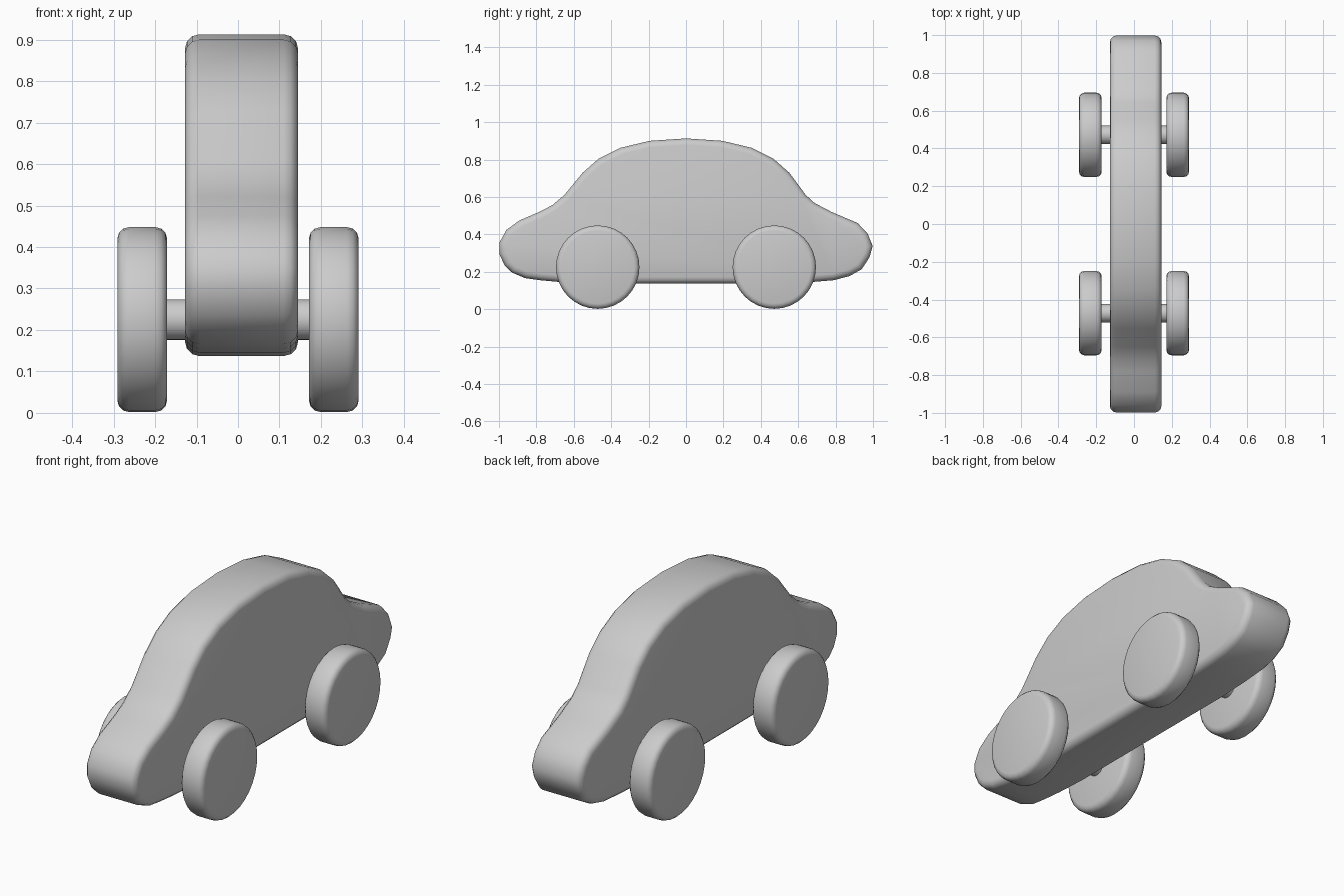
import bpy, bmesh, math
from mathutils import Matrix

if "Cube" in bpy.data.objects:
    bpy.data.objects.remove(bpy.data.objects["Cube"])


def finish(bm, name):
    bmesh.ops.recalc_face_normals(bm, faces=bm.faces[:])
    me = bpy.data.meshes.new(name)
    bm.to_mesh(me)
    bm.free()
    ob = bpy.data.objects.new(name, me)
    bpy.context.collection.objects.link(ob)
    bpy.ops.object.select_all(action='DESELECT')
    ob.select_set(True)
    bpy.context.view_layer.objects.active = ob
    bpy.ops.object.shade_smooth_by_angle(angle=math.radians(50))
    return ob


def slab(name, outline, x0, x1, bevel):
    """Extrude a (y, z) outline from x0 to x1 and round both rims."""
    bm = bmesh.new()
    near = bm.faces.new([bm.verts.new((x0, y, z)) for y, z in outline])
    ext = bmesh.ops.extrude_face_region(bm, geom=[near], use_keep_orig=True)
    verts = [g for g in ext['geom'] if isinstance(g, bmesh.types.BMVert)]
    bmesh.ops.translate(bm, verts=verts, vec=(x1 - x0, 0, 0))
    mid = (x0 + x1) / 2
    rims = [e for e in bm.edges
            if (e.verts[0].co.x - mid) * (e.verts[1].co.x - mid) > 0]
    bmesh.ops.bevel(bm, geom=rims, offset=bevel, segments=3, profile=0.5,
                    affect='EDGES', clamp_overlap=True)
    return finish(bm, name)


# Car body: side silhouette, clockwise from the underside at the front
profile = [
    (-0.50, 0.137), (-0.67, 0.145), (-0.78, 0.155), (-0.86, 0.166),
    (-0.93, 0.196), (-0.97, 0.235), (-0.998, 0.295), (-0.998, 0.355),
    (-0.96, 0.424), (-0.89, 0.475), (-0.78, 0.522), (-0.714, 0.557),
    (-0.65, 0.611), (-0.553, 0.729), (-0.468, 0.804), (-0.35, 0.863),
    (-0.195, 0.900), (0.0, 0.913), (0.195, 0.900), (0.35, 0.863),
    (0.468, 0.804), (0.553, 0.729), (0.64, 0.611), (0.687, 0.568),
    (0.778, 0.520), (0.917, 0.461), (0.97, 0.407), (0.998, 0.338),
    (0.982, 0.279), (0.94, 0.214), (0.874, 0.177), (0.79, 0.155),
    (0.67, 0.145), (0.50, 0.137)]
slab("car_body", profile, -0.128, 0.145, 0.035)

# Axles and wheels
R, HUB_Z = 0.223, 0.225
for end, y in (("front", -0.472), ("rear", 0.472)):
    bm = bmesh.new()
    bmesh.ops.create_cone(bm, cap_ends=True, segments=32, radius1=0.049,
                          radius2=0.049, depth=0.36,
                          matrix=Matrix.Translation((0, y, HUB_Z))
                          @ Matrix.Rotation(math.pi / 2, 4, 'Y'))
    finish(bm, end + "_axle")
    circle = [(y + R * math.cos(math.tau * i / 32),
               HUB_Z + R * math.sin(math.tau * i / 32)) for i in range(32)]
    slab(end + "_left_wheel", circle, -0.291, -0.171, 0.028)
    slab(end + "_right_wheel", circle, 0.171, 0.291, 0.028)
